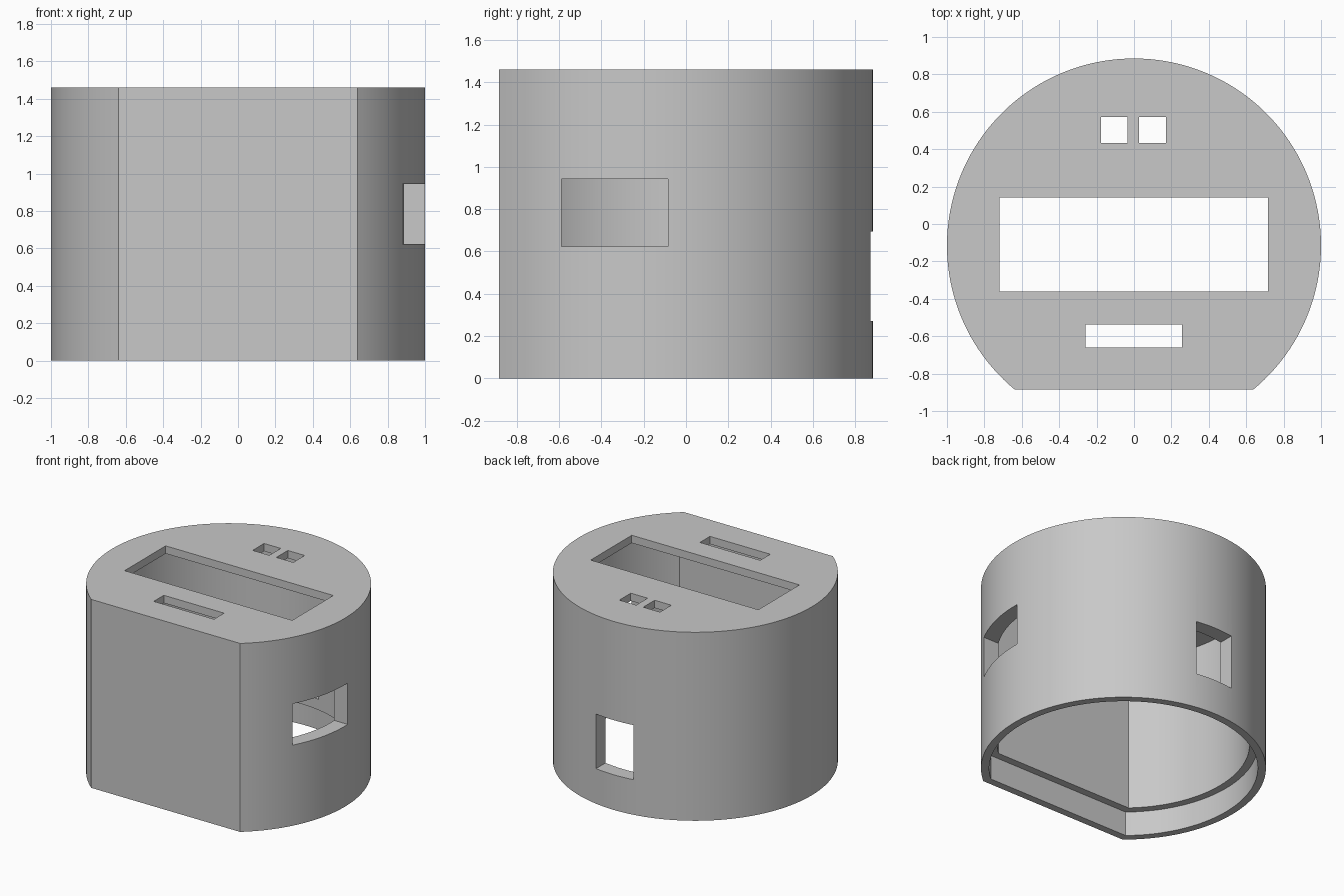
import bpy, bmesh, math

cube = bpy.data.objects.get("Cube")
if cube:
    bpy.data.objects.remove(cube, do_unlink=True)

HEIGHT = 1.46
CENTRE_Y = -0.115
FLAT_Y = -0.885
WALL = 0.115
LIP = 0.057
ROOF = 0.06

grey = bpy.data.materials.new("plain grey")
grey.use_nodes = True
colour = (0.58, 0.58, 0.58, 1)
grey.diffuse_color = colour
grey.node_tree.nodes["Principled BSDF"].inputs["Base Color"].default_value = colour


def d_prism(name, inset, z0, z1, steps=120):
    """Upright prism: a circle cut by a flat front, shrunk by inset."""
    r = 1 - inset
    start = math.asin((FLAT_Y + inset - CENTRE_Y) / r)
    sweep = math.pi - 2 * start
    bm = bmesh.new()
    ring = []
    for i in range(steps + 1):
        a = start + sweep * i / steps
        ring.append(bm.verts.new((r * math.cos(a), CENTRE_Y + r * math.sin(a), z0)))
    base = bm.faces.new(ring)
    top = bmesh.ops.extrude_face_region(bm, geom=[base])["geom"]
    bmesh.ops.translate(bm, vec=(0, 0, z1 - z0),
                        verts=[v for v in top if isinstance(v, bmesh.types.BMVert)])
    bmesh.ops.recalc_face_normals(bm, faces=bm.faces)
    return finish(name, bm)


def box(name, x, y, z):
    """Box from (low, high) pairs."""
    bm = bmesh.new()
    bmesh.ops.create_cube(bm, size=1)
    for v in bm.verts:
        v.co = [(lo + hi) / 2 + c * (hi - lo) for c, (lo, hi) in zip(v.co, (x, y, z))]
    return finish(name, bm)


def finish(name, bm):
    mesh = bpy.data.meshes.new(name)
    bm.to_mesh(mesh)
    bm.free()
    mesh.materials.append(grey)
    obj = bpy.data.objects.new(name, mesh)
    bpy.context.collection.objects.link(obj)
    return obj


housing = d_prism("housing", 0, 0, HEIGHT)

through_roof = (HEIGHT - 0.3, HEIGHT + 0.1)
cutters = [
    # hollow inside and stepped rim for a base plate
    d_prism("cavity", WALL, -0.1, HEIGHT - ROOF),
    d_prism("rim_step", LIP, -0.1, 0.19),
    # openings in the roof
    box("display_window", (-0.72, 0.717), (-0.36, 0.143), through_roof),
    box("front_slot", (-0.26, 0.257), (-0.66, -0.537), through_roof),
    box("small_hole_a", (-0.177, -0.034), (0.432, 0.572), through_roof),
    box("small_hole_b", (0.026, 0.171), (0.432, 0.572), through_roof),
    # openings in the side and back walls
    box("side_window", (0.5, 1.2), (-0.588, -0.085), (0.624, 0.944)),
    box("back_window", (-0.16, 0.16), (0.5, 1.2), (0.272, 0.695)),
]

bpy.ops.object.select_all(action='DESELECT')
bpy.context.view_layer.objects.active = housing
housing.select_set(True)
for cutter in cutters:
    cutter.hide_render = True
    mod = housing.modifiers.new(cutter.name, 'BOOLEAN')
    mod.operation = 'DIFFERENCE'
    mod.solver = 'EXACT'
    mod.object = cutter
    bpy.ops.object.modifier_apply(modifier=mod.name)
    bpy.data.objects.remove(cutter, do_unlink=True)

bpy.ops.object.shade_smooth_by_angle(angle=math.radians(30))
